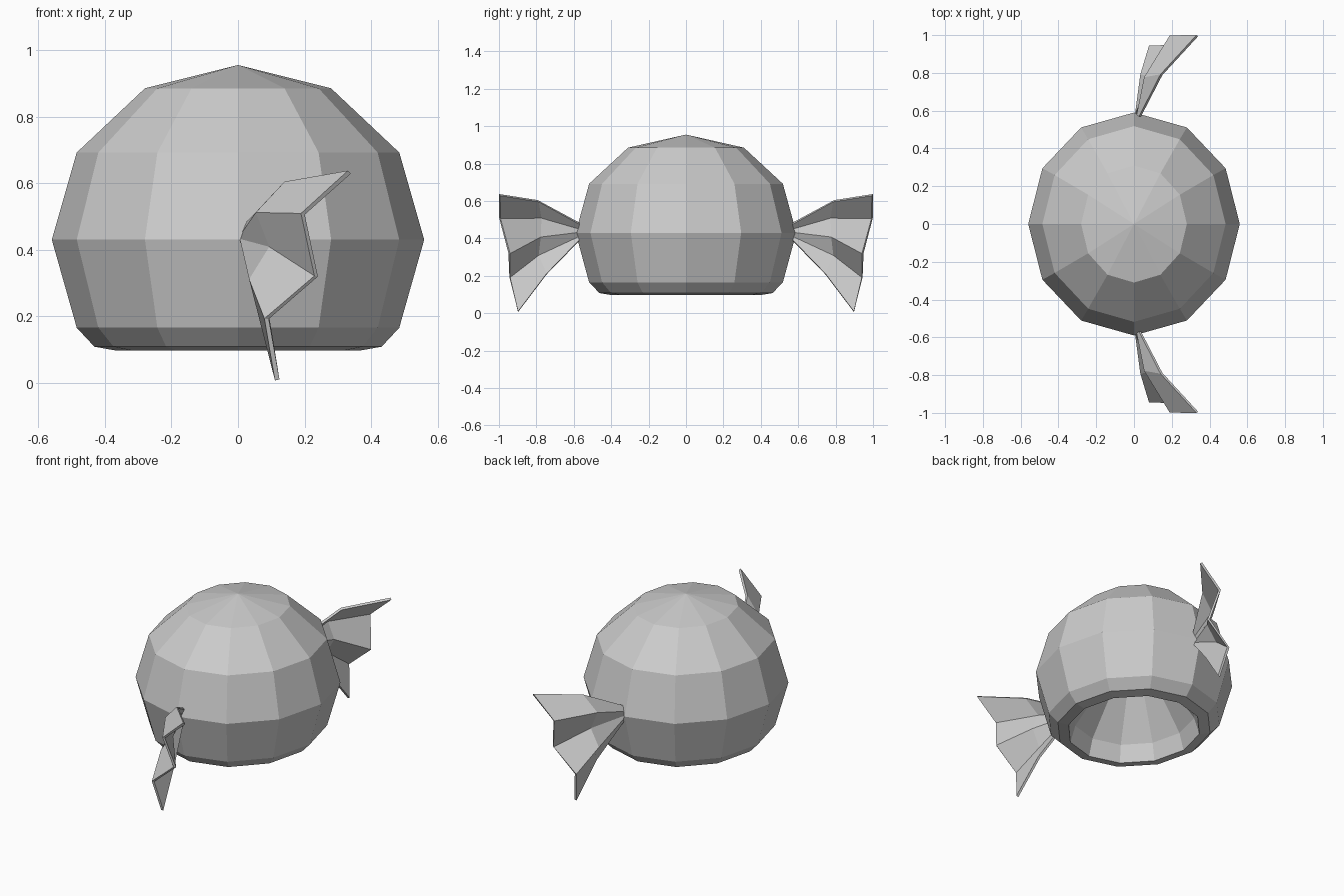
import bpy, bmesh, math

if "Cube" in bpy.data.objects:
    bpy.data.objects.remove(bpy.data.objects["Cube"])


def finish(bm, name):
    bmesh.ops.recalc_face_normals(bm, faces=bm.faces)
    mesh = bpy.data.meshes.new(name)
    bm.to_mesh(mesh)
    bm.free()
    ob = bpy.data.objects.new(name, mesh)
    bpy.context.collection.objects.link(ob)
    return ob


def loft(bm, rows, closed):
    # bridge successive rows of points with quads
    rows = [[bm.verts.new(p) for p in row] for row in rows]
    for a, b in zip(rows, rows[1:]):
        n = len(a)
        for i in range(n if closed else n - 1):
            j = (i + 1) % n
            bm.faces.new((a[i], a[j], b[j], b[i]))
    return rows


# Twelve-sided hollow dome: half-widths in x and y, height
SIDES = 12
profile = [(0.28, 0.31, 0.885), (0.485, 0.518, 0.692), (0.56, 0.59, 0.43),
           (0.485, 0.518, 0.165), (0.432, 0.463, 0.108), (0.37, 0.40, 0.097),
           (0.34, 0.37, 0.20)]
bm = bmesh.new()
rings = [[(rx * math.cos(math.tau * i / SIDES), ry * math.sin(math.tau * i / SIDES), z)
          for i in range(SIDES)] for rx, ry, z in profile]
rows = loft(bm, rings, True)
# outer peak and inner ceiling
for row, z in ((rows[0], 0.955), (rows[-1], 0.70)):
    tip = bm.verts.new((0, 0, z))
    for i in range(SIDES):
        bm.faces.new((row[i], row[(i + 1) % SIDES], tip))
finish(bm, "dome_shell")

# Pleated side fins: root, middle and outer edge, top to bottom
root = [(0.032, 0.57, 0.48), (0.02, 0.575, 0.452), (0.012, 0.58, 0.432),
        (0.022, 0.578, 0.408), (0.025, 0.57, 0.39)]
middle = [(0.145, 0.79, 0.60), (0.06, 0.775, 0.51), (0.10, 0.78, 0.408),
          (0.04, 0.79, 0.31), (0.085, 0.745, 0.21)]
outer = [(0.335, 0.997, 0.633), (0.195, 0.995, 0.507), (0.235, 0.945, 0.32),
         (0.086, 0.942, 0.192), (0.118, 0.898, 0.008)]
for side, name in ((1, "back_fin"), (-1, "front_fin")):
    bm = bmesh.new()
    loft(bm, [[(x, side * y, z) for x, y, z in row] for row in (root, middle, outer)], False)
    fin = finish(bm, name)
    mod = fin.modifiers.new("thickness", "SOLIDIFY")
    mod.thickness = 0.014
    mod.offset = 0
